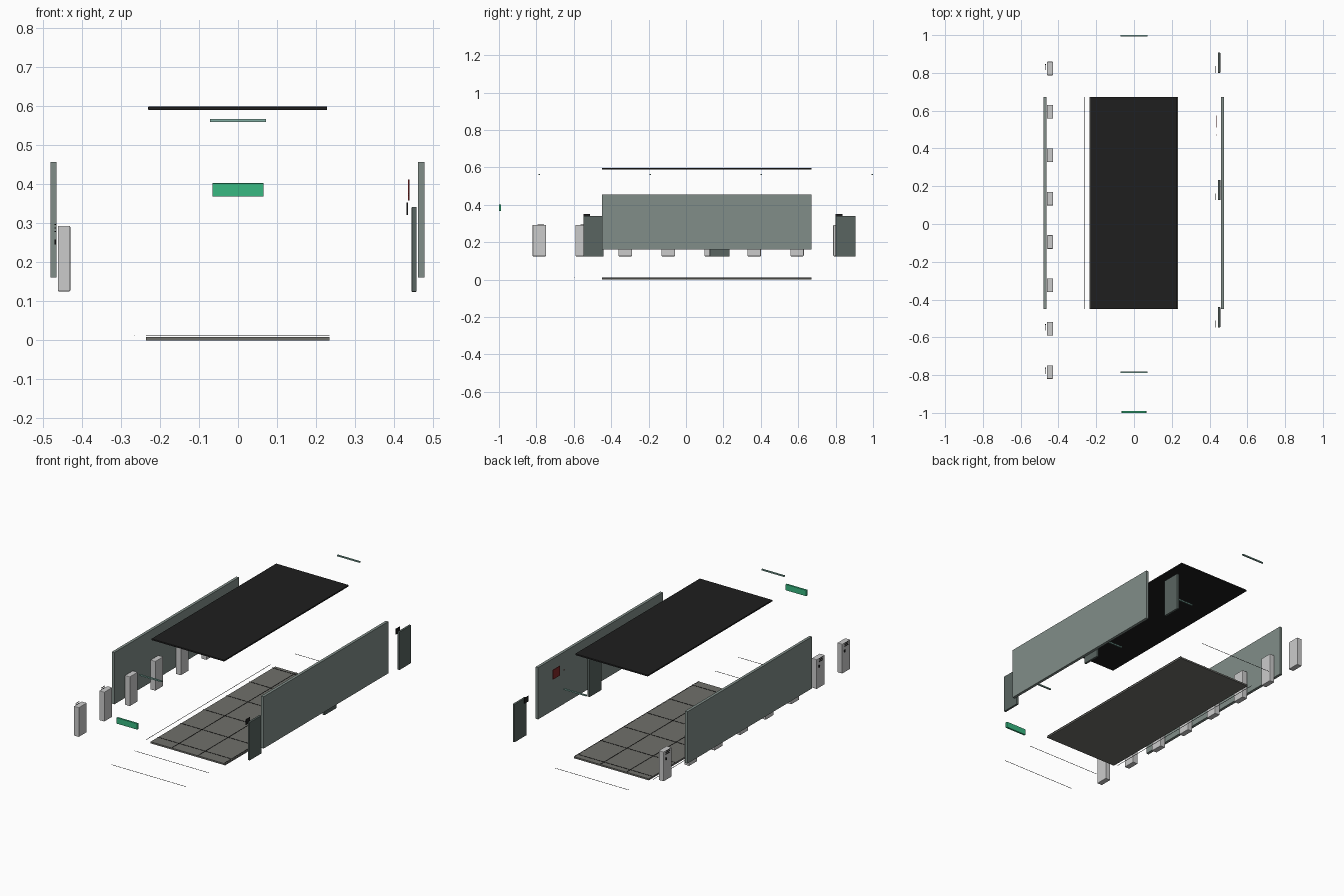
import bpy

if "Cube" in bpy.data.objects:
    bpy.data.objects.remove(bpy.data.objects["Cube"])


def material(name, color):
    m = bpy.data.materials.new(name)
    m.diffuse_color = (*color, 1)
    m.use_nodes = True
    m.node_tree.nodes["Principled BSDF"].inputs["Base Color"].default_value = m.diffuse_color
    return m


WALL = material("wall_paint", (0.22, 0.27, 0.25))
DOOR = material("door_paint", (0.10, 0.13, 0.12))
FLOOR = material("floor_tile", (0.16, 0.16, 0.145))
DARK = material("dark", (0.013, 0.013, 0.013))
LAMP = material("lamp_glass", (0.22, 0.42, 0.36))
GREEN = material("sign_green", (0.04, 0.48, 0.22))
RED = material("notice_red", (0.22, 0.02, 0.02))


def box(name, x, y, z, mat=None, bevel=0):
    """Box given by its (min, max) range on each axis."""
    bpy.ops.mesh.primitive_cube_add(size=1, location=[sum(r) / 2 for r in (x, y, z)])
    ob = bpy.context.object
    ob.name = name
    ob.scale = [r[1] - r[0] for r in (x, y, z)]
    bpy.ops.object.transform_apply(location=False, rotation=False, scale=True)
    if mat:
        ob.data.materials.append(mat)
    if bevel:
        b = ob.modifiers.new("edge_bevel", "BEVEL")
        b.width = bevel
        b.segments = 2
    return ob


def around(c, size):
    return (c - size / 2, c + size / 2)


HALL = (-0.45, 0.672)

# floor, ceiling and the two long walls
box("floor", (-0.236, 0.234), HALL, (0, 0.009), FLOOR)
box("ceiling", (-0.23, 0.228), HALL, (0.589, 0.598), DARK, 0.002)
box("left_wall", (-0.48, -0.464), HALL, (0.161, 0.456), WALL)
box("right_wall", (0.461, 0.477), HALL, (0.161, 0.456), WALL)

# thin tile joints across and along the floor
for i in range(9):
    box(f"cross_joint_{i}", (-0.236, 0.234), around(-0.802 + 0.2065 * i, 0.002),
        (0.0125, 0.0138), DARK)
for i in range(4):
    box(f"long_joint_{i}", around(-0.264 + 0.165 * i, 0.002), HALL,
        (0.0125, 0.0138), DARK)

# row of lockers with vent slats and a handle on the wall side
for i in range(8):
    y = -0.784 + 0.2296 * i
    box(f"locker_{i}", (-0.461, -0.429), around(y, 0.072), (0.125, 0.293), None, 0.003)
    for k in range(3):
        box(f"locker_vent_{i}_{k}", (-0.469, -0.466), around(y + 0.008, 0.034),
            around(0.296 - 0.009 * k, 0.002), DARK)
    box(f"locker_handle_{i}", (-0.470, -0.465), around(y + 0.022, 0.005),
        (0.245, 0.258), DARK)

# doors on the right with a name plate each
for i in range(3):
    y = -0.494 + 0.674 * i
    box(f"door_{i}", (0.444, 0.457), around(y, 0.107), (0.124, 0.341), DOOR, 0.002)
    box(f"door_plate_{i}", (0.431, 0.435), (y - 0.054, y - 0.018), (0.321, 0.352), DARK)

# notice board and its small pin
box("notice", (0.4355, 0.439), (0.51, 0.574), (0.357, 0.411), RED)
box("notice_pin", (0.4355, 0.439), around(0.472, 0.005), (0.37, 0.376), RED)

# ceiling lamps
for i in range(4):
    box(f"ceiling_lamp_{i}", (-0.071, 0.071), around(-0.785 + 0.5937 * i, 0.008),
        (0.559, 0.566), LAMP)

# hanging green sign
box("hanging_sign", (-0.065, 0.065), (-1.0, -0.989), (0.368, 0.402), GREEN, 0.001)
